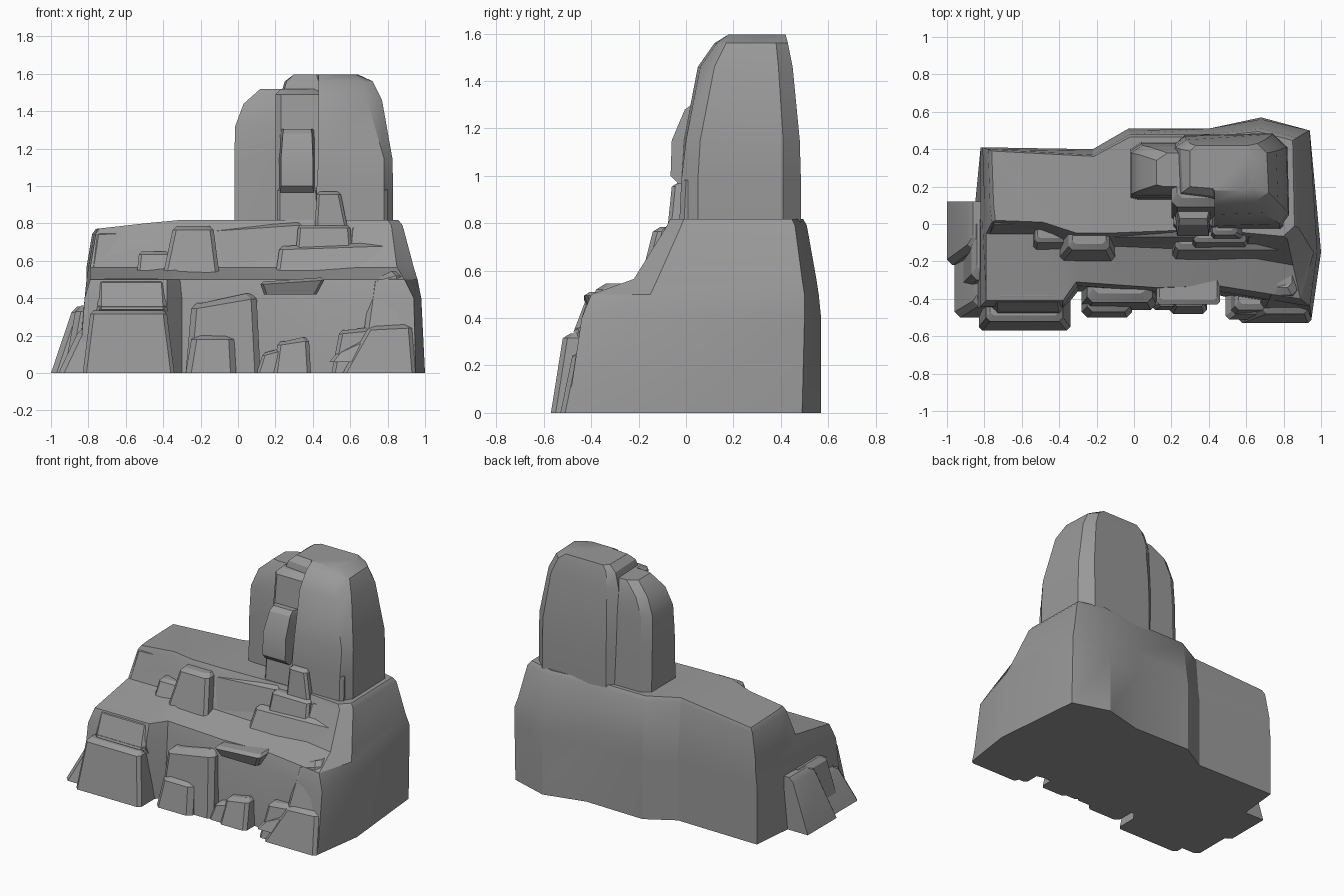
import bpy, bmesh, math

stone = bpy.data.materials.new("stone grey")
stone.diffuse_color = (0.32, 0.32, 0.32, 1)


def loft(name, rings, angle=28):
    """Skin a stack of equal-length rings of (x, y, z) points and cap both ends."""
    bm = bmesh.new()
    vs = [[bm.verts.new(p) for p in r] for r in rings]
    n = len(vs[0])
    for a, b in zip(vs, vs[1:]):
        for i in range(n):
            j = (i + 1) % n
            bm.faces.new((a[i], a[j], b[j], b[i]))
    bm.faces.new(vs[0][::-1])
    top = bm.faces.new(vs[-1])
    bmesh.ops.triangulate(bm, faces=[top])
    bmesh.ops.recalc_face_normals(bm, faces=bm.faces)
    me = bpy.data.meshes.new(name)
    bm.to_mesh(me)
    bm.free()
    ob = bpy.data.objects.new(name, me)
    bpy.context.collection.objects.link(ob)
    me.materials.append(stone)
    bpy.ops.object.select_all(action='DESELECT')
    ob.select_set(True)
    bpy.context.view_layer.objects.active = ob
    bpy.ops.object.shade_smooth_by_angle(angle=math.radians(angle))
    return ob


def ring(z, pts):
    return [(x, y, z) for x, y in pts]


def block(name, bottom, top, back, c=0.025, tilt=0.0):
    """Tapered rock: bottom/top = (x0, x1, front y, z); chamfered top, sloped by tilt."""
    def rect(x0, x1, yf, z, t=0):
        return [(x0, yf + c, z - t), (x0 + c, yf, z - t), (x1 - c, yf, z + t),
                (x1, yf + c, z + t), (x1, back, z + t), (x0, back, z - t)]
    x0, x1, yf, z = top
    loft(name, [rect(*bottom), rect(x0, x1, yf, z - c, tilt),
                rect(x0 + c, x1 - c, yf + 1.6 * c, z, tilt)])


# main cliff: lower wall, ledge, upper tier and plateau
base = [(-.85, -.46), (-.38, -.46), (-.30, -.36), (.12, -.38), (.45, -.38), (.95, -.50), (1.0, -.15),
        (.94, .49), (.68, .57), (.40, .50), (-.03, .51), (-.22, .40), (-.82, .41), (-.86, .0)]
wall = [(-.82, -.44), (-.38, -.44), (-.30, -.33), (.12, -.36), (.45, -.36), (.94, -.44), (.98, -.15),
        (.94, .50), (.68, .57), (.40, .51), (-.03, .51), (-.22, .40), (-.82, .41), (-.82, .0)]
edge = [(-.79, -.41), (-.38, -.41), (-.31, -.31), (.12, -.34), (.45, -.33), (.89, -.40), (.96, -.15),
        (.94, .50), (.68, .56), (.40, .51), (-.03, .51), (-.22, .40), (-.81, .41), (-.81, .0)]
tier = [(-.79, -.05), (-.50, -.05), (-.32, -.14), (-.08, -.12), (.40, -.14), (.85, -.22), (.94, -.12),
        (.92, .49), (.68, .55), (.40, .51), (-.03, .50), (-.22, .39), (-.81, .41), (-.80, .1)]
rim = [(-.76, .01), (-.50, .0), (-.32, -.06), (-.10, -.06), (.40, -.04), (.82, -.08), (.88, -.02),
       (.87, .46), (.68, .51), (.40, .48), (-.02, .48), (-.22, .37), (-.78, .40), (-.77, .1)]


def rim_z(x):
    return min(.815, .77 + (x + .76) * .11)


loft("cliff_body", [
    ring(0, base), ring(.40, wall), ring(.50, edge), ring(.565, tier),
    [(x, y, rim_z(x) - .025) for x, y in rim],
    [(x * .975, .2 + (y - .2) * .95, rim_z(x) + .003) for x, y in rim]])

# tower: tall main slab, recessed middle column, left shoulder
slab = [(.42, -.02), (.78, -.02), (.83, .05), (.82, .41), (.74, .485), (.27, .475), (.21, .42), (.22, .14), (.42, .10)]
slab_mid = [(.43, -.01), (.78, .0), (.825, .06), (.815, .41), (.74, .48), (.27, .47), (.21, .42), (.22, .14), (.43, .10)]
slab_high = [(.43, .05), (.69, .06), (.77, .12), (.76, .39), (.70, .45), (.28, .45), (.22, .41), (.23, .15), (.43, .12)]
slab_brow = [(.43, .12), (.66, .13), (.72, .17), (.71, .38), (.66, .43), (.30, .43), (.25, .40), (.26, .17), (.43, .15)]
slab_top = [(.43, .18), (.58, .18), (.63, .20), (.64, .36), (.61, .42), (.33, .42), (.30, .39), (.30, .20), (.42, .19)]
loft("tower_slab", [ring(.76, slab), ring(.98, slab), ring(1.15, slab_mid), ring(1.46, slab_high),
                    ring(1.56, slab_brow), ring(1.597, slab_top)])
block("tower_slab_foot", (.42, .80, -.03, .76), (.43, .80, -.02, 1.0), .2, .02)


def shoulder(x, yf, yb):
    return [(x, yf + .01), (x + .04, yf), (.26, yf), (.26, yb), (x + .06, yb), (x, yb - .04)]


loft("tower_shoulder", [ring(.76, shoulder(-.02, .13, .44)), ring(1.14, shoulder(-.02, .14, .43)),
                        ring(1.32, shoulder(-.015, .15, .42)), ring(1.44, shoulder(.03, .17, .41)),
                        ring(1.52, shoulder(.12, .20, .38))])
block("tower_column", (.20, .46, .0, .76), (.20, .46, .09, 1.52), .3, .03)
block("tower_column_foot", (.21, .44, -.03, .76), (.21, .43, -.01, .99), .2, .015)
loft("tower_nose", [ring(z, [(.215, .12), (a, y), (b, y), (.415, .12)]) for z, a, b, y in
                    ((.965, .225, .405, -.03), (1.0, .23, .40, -.065), (1.15, .23, .40, -.06),
                     (1.28, .24, .395, -.005), (1.305, .245, .39, .03))])
block("tower_step", (.41, .59, -.08, .76), (.42, .55, -.06, .97), .1, .015)

# upper tier rocks: (bottom), (top), back, chamfer, tilt
upper = [
    ((-.79, -.34, -.06, .54), (-.76, -.35, -.0, .765), .15, .015, .01),
    ((-.54, -.33, -.14, .54), (-.53, -.35, -.10, .65), .1, .015, .0),
    ((-.40, -.10, -.20, .53), (-.35, -.13, -.14, .785), .1, .02, .0),
    ((-.14, .36, -.13, .52), (-.13, .34, -.07, .79), .1, .015, .015),
    ((.20, .88, -.20, .52), (.22, .85, -.14, .69), .1, .02, .01),
    ((.30, .62, -.16, .53), (.32, .60, -.10, .79), .1, .015, .0),
    ((.58, .88, -.17, .55), (.60, .85, -.07, .79), .1, .015, .0)]
for i, args in enumerate(upper):
    block("upper_rock_%d" % (i + 1), *args)

# lower front rocks
lower = [
    ((-.83, -.34, -.57, 0), (-.79, -.38, -.52, .335), -.3, .02, .0),
    ((-.77, -.37, -.45, .31), (-.75, -.38, -.47, .37), -.2, .015, .0),
    ((-.75, -.38, -.475, .34), (-.75, -.39, -.42, .505), -.1, .02, .0),
    ((-.28, .12, -.46, 0), (-.25, .10, -.42, .40), -.2, .03, .025),
    ((-.28, -.01, -.50, 0), (-.25, -.02, -.47, .21), -.3, .03, .0),
    ((.10, .30, -.46, 0), (.13, .27, -.44, .125), -.3, .015, .015),
    ((.19, .39, -.48, 0), (.21, .38, -.44, .18), -.3, .02, .01),
    ((.14, .42, -.40, .42), (.12, .46, -.43, .50), -.2, .015, .01),
    ((.50, .80, -.50, 0), (.54, .78, -.46, .24), -.3, .02, .01),
    ((.56, .95, -.53, 0), (.69, .93, -.48, .255), -.3, .02, .005),
    ((.49, .72, -.51, .06), (.53, .70, -.48, .16), -.3, .02, .03),
    ((.67, .95, -.46, .2), (.71, .87, -.38, .53), -.1, .025, .015)]
for i, args in enumerate(lower):
    block("lower_rock_%d" % (i + 1), *args)

# low rocks on the left flank
left = [
    ((-1.0, -.80, -.22, 0), (-.89, -.78, -.14, .355), .12, .03, .0),
    ((-.96, -.78, -.50, 0), (-.86, -.78, -.44, .24), -.15, .03, .0),
    ((-.93, -.78, -.36, 0), (-.87, -.76, -.30, .36), .0, .03, .0)]
for i, args in enumerate(left):
    block("left_rock_%d" % (i + 1), *args)
